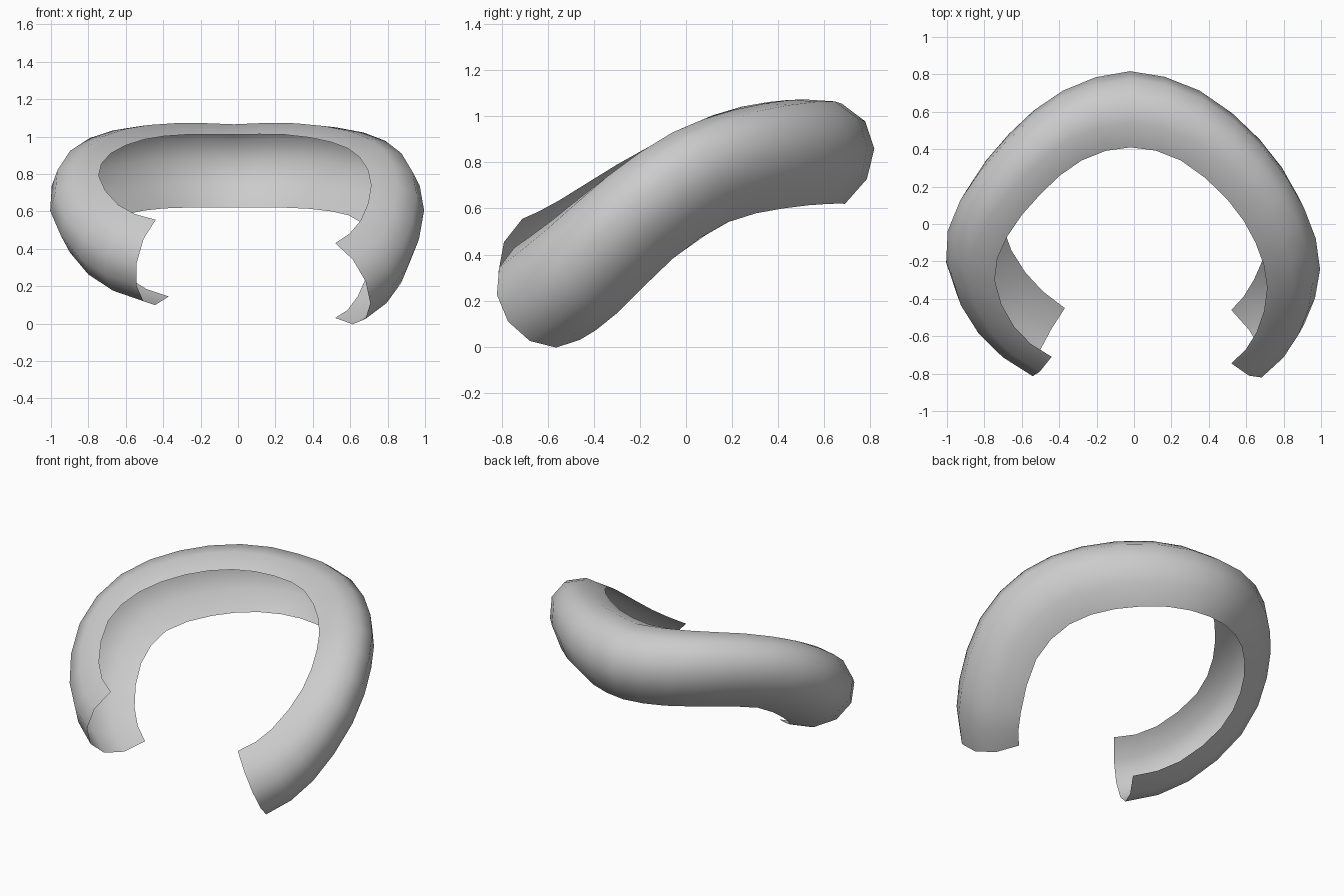
import bpy
import math
from mathutils import Vector

cube = bpy.data.objects.get("Cube")
if cube:
    bpy.data.objects.remove(cube, do_unlink=True)

ARC_STEPS = 6     # facets across the half-round section
DEPTH = 0.28      # how far the section bulges outward
ROLL = 0.065      # how far the bulge leans to the upper rim on the arms

# Stations along the band: upper rim point and lower rim point
stations = [
    ((-.44, -.71, .555), (-.37, -.45, .145)),
    ((-.64, -.55, .635), (-.58, -.26, .24)),
    ((-.745, -.3, .79), (-.7, -.02, .41)),
    ((-.68, -.07, .91), (-.67, .2, .55)),
    ((-.5, .16, .985), (-.5, .44, .605)),
    ((-.28, .34, 1.01), (-.28, .62, .62)),
    ((-.02, .41, 1.01), (-.02, .69, .62)),
    ((.25, .34, 1.01), (.25, .62, .62)),
    ((.5, .13, .97), (.5, .42, .6)),
    ((.65, -.1, .89), (.66, .18, .54)),
    ((.712, -.34, .74), (.72, -.06, .38)),
    ((.655, -.58, .55), (.64, -.3, .145)),
    ((.52, -.745, .43), (.52, -.46, .03)),
]


def extended(pts):
    """Continue a path by one curved step at each end."""
    def beyond(a, b, c):
        return 3 * a - 3 * b + c
    return [beyond(*pts[:3])] + pts + [beyond(*pts[:-4:-1])]


def smooth_path(points):
    """Insert a spline midpoint between each pair of neighbours."""
    pts = [Vector(p) for p in points]
    ext = extended(pts)
    out = []
    for a, b, c, d in zip(ext, ext[1:], ext[2:], ext[3:]):
        out += [b, (9 * (b + c) - a - d) / 16]
    return out + [pts[-1]]


upper = smooth_path([s[0] for s in stations])
lower = smooth_path([s[1] for s in stations])
centres = [(u + l) / 2 for u, l in zip(upper, lower)]
path = extended(centres)
last = len(centres) - 1

# Sweep a half-round section, open on the inside of the loop
verts, faces = [], []
for i, centre in enumerate(centres):
    tangent = path[i + 2] - path[i]
    half = (upper[i] - lower[i]) / 2
    lean = ROLL * abs(math.sin(math.tau * i / last))
    bulge = half.cross(tangent).normalized() * DEPTH + half.normalized() * lean
    for k in range(ARC_STEPS + 1):
        angle = math.pi * k / ARC_STEPS
        verts.append(centre + half * math.cos(angle) + bulge * math.sin(angle))

row = ARC_STEPS + 1
for i in range(last):
    for k in range(ARC_STEPS):
        a = i * row + k
        faces.append((a, a + row, a + row + 1, a + 1))

mesh = bpy.data.meshes.new("open_band")
mesh.from_pydata(verts, [], faces)
mesh.shade_smooth()
band = bpy.data.objects.new("open_band", mesh)
bpy.context.collection.objects.link(band)

# Plain grey finish
grey = bpy.data.materials.new("light_grey")
grey.use_nodes = True
colour = (0.6, 0.6, 0.6, 1)
grey.diffuse_color = colour
grey.node_tree.nodes["Principled BSDF"].inputs["Base Color"].default_value = colour
mesh.materials.append(grey)
